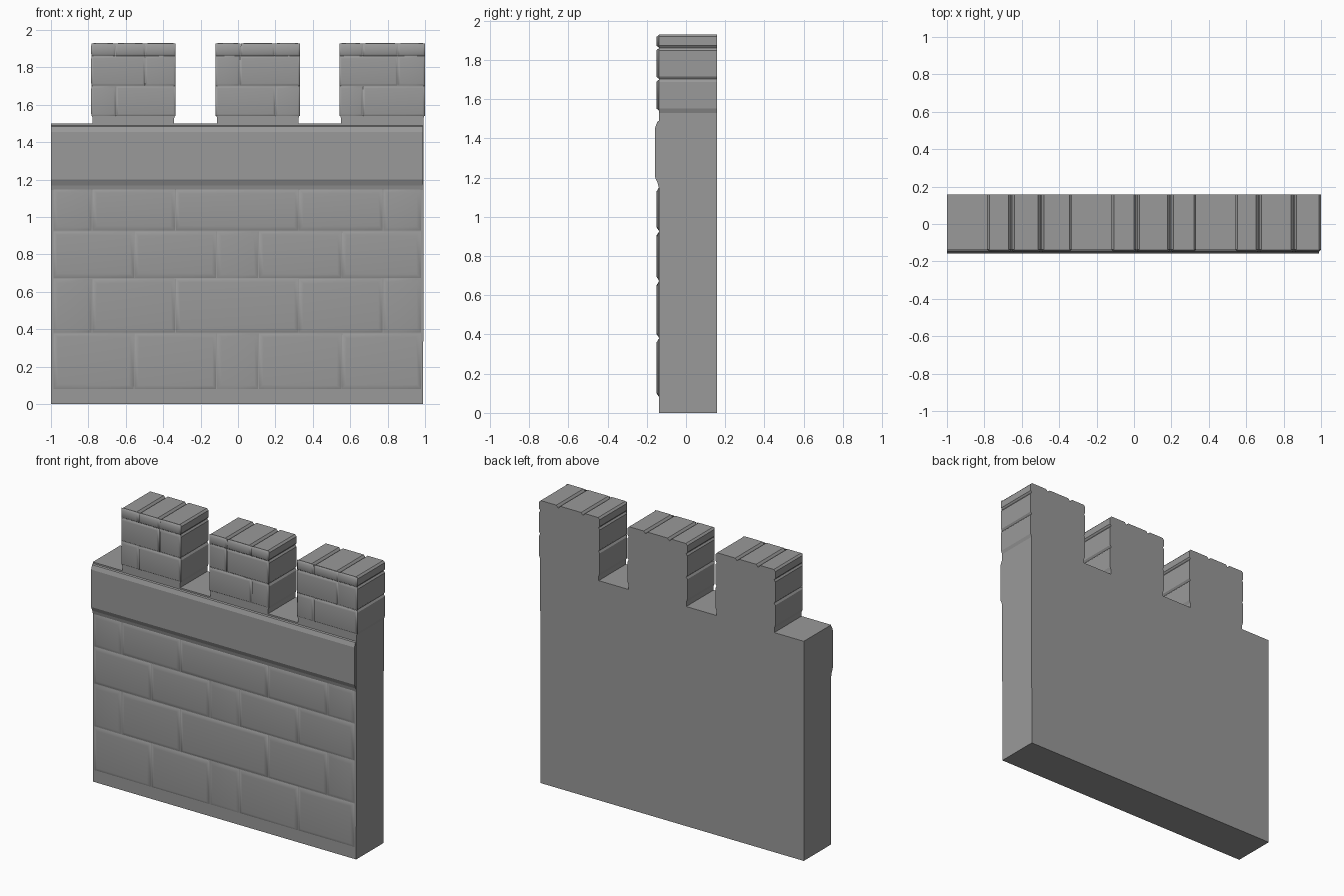
import bpy, bmesh, random

if "Cube" in bpy.data.objects:
    bpy.data.objects.remove(bpy.data.objects["Cube"])

random.seed(4)
BACK, FACE, RAISED, BAND = 0.157, -0.138, -0.15, -0.157
X0, X1, WALL_TOP = -1.0, 0.99, 1.5

stone = bpy.data.materials.new("grey_stone")
stone.diffuse_color = (0.32, 0.32, 0.32, 1)
stone.use_nodes = True
stone.node_tree.nodes["Principled BSDF"].inputs["Base Color"].default_value = stone.diffuse_color


def finish(name, bm, soft=False):
    bmesh.ops.recalc_face_normals(bm, faces=bm.faces[:])
    for f in bm.faces:
        f.smooth = soft
    me = bpy.data.meshes.new(name)
    bm.to_mesh(me)
    bm.free()
    me.materials.append(stone)
    ob = bpy.data.objects.new(name, me)
    bpy.context.collection.objects.link(ob)
    if soft:  # flat stone faces, soft borders
        ob.modifiers.new("soft_borders", "WEIGHTED_NORMAL")
    return ob


def prism(name, points, shift):
    bm = bmesh.new()
    face = bm.faces.new([bm.verts.new(p) for p in points])
    new = bmesh.ops.extrude_face_region(bm, geom=[face])["geom"]
    bmesh.ops.translate(bm, vec=shift,
                        verts=[v for v in new if isinstance(v, bmesh.types.BMVert)])
    return finish(name, bm)


def brick(bm, xa, xb, za, zb, inset, jitter=0.0):
    """Raised stone with sloping borders, open at the back against the wall."""
    base = [(xa, za), (xb, za), (xb, zb), (xa, zb)]
    signs = [(1, 1), (-1, 1), (-1, -1), (1, -1)]
    j = lambda: random.uniform(-jitter, jitter)
    outer = [bm.verts.new((x, FACE + 0.001, z)) for x, z in base]
    inner = [bm.verts.new((x + sx * inset + j(), RAISED, z + sz * inset + j()))
             for (x, z), (sx, sz) in zip(base, signs)]
    bm.faces.new(inner)
    for i in range(4):
        k = (i + 1) % 4
        bm.faces.new((outer[i], outer[k], inner[k], inner[i]))


# Merlons: left, right, then joints of the lower, middle and top courses
merlons = [(-0.785, -0.333, (-0.652,), (-0.497,), (-0.655, -0.497)),
           (-0.12, 0.332, (0.20,), (0.01,), (0.015, 0.195)),
           (0.542, 1.0, (0.668,), (0.855,), (0.668, 0.855))]
side = [(0.008, 1.5), (0.008, 1.53), (0, 1.552), (0, 1.688), (0.009, 1.701),
        (0, 1.714), (0, 1.848), (0.009, 1.86), (0, 1.872), (0, 1.918), (0.012, 1.93)]

# Wall and merlons share one silhouette, with notched sides and grooved tops
outline = [(X0, 0), (X1, 0)]
for a, b, low, mid, top in reversed(merlons):
    outline += [(b - d, z) for d, z in side]
    for g in reversed(top):
        outline += [(g + 0.015, 1.93), (g + 0.003, 1.916),
                    (g - 0.003, 1.916), (g - 0.015, 1.93)]
    outline += [(a + d, z) for d, z in reversed(side)]
outline.append((X0, WALL_TOP))
prism("wall_body", [(x, FACE, z) for x, z in outline], (0, BACK - FACE, 0))

# Smooth band under the merlons
profile = [(FACE + 0.001, 1.14), (-0.144, 1.17), (BAND, 1.2), (BAND, 1.455),
           (-0.146, 1.484), (FACE + 0.001, 1.49)]
prism("top_band", [(X0, y, z) for y, z in profile], (X1 - X0, 0, 0))

# Merlon facing stones
bm = bmesh.new()
for a, b, low, mid, top in merlons:
    for joints, za, zb in ((low, 1.54, 1.70), (mid, 1.702, 1.86), (top, 1.861, 1.928)):
        xs = [a, *joints, b]
        for xa, xb in zip(xs, xs[1:]):
            brick(bm, xa + 0.0005, xb - 0.0005, za, zb, 0.012, 0.001)
finish("merlon_stones", bm, soft=True)

# Wall stones in alternating courses
odd = [-0.99, -0.555, -0.115, 0.11, 0.555, 0.98]
even = [-0.99, -0.78, -0.335, 0.325, 0.775, 0.98]
bm = bmesh.new()
for xs, za, zb in ((odd, 0.08, 0.38), (even, 0.381, 0.672),
                   (odd, 0.673, 0.925), (even, 0.926, 1.15)):
    for xa, xb in zip(xs, xs[1:]):
        brick(bm, xa + 0.0005, xb - 0.0005, za, zb, 0.024, 0.004)
finish("wall_stones", bm, soft=True)
